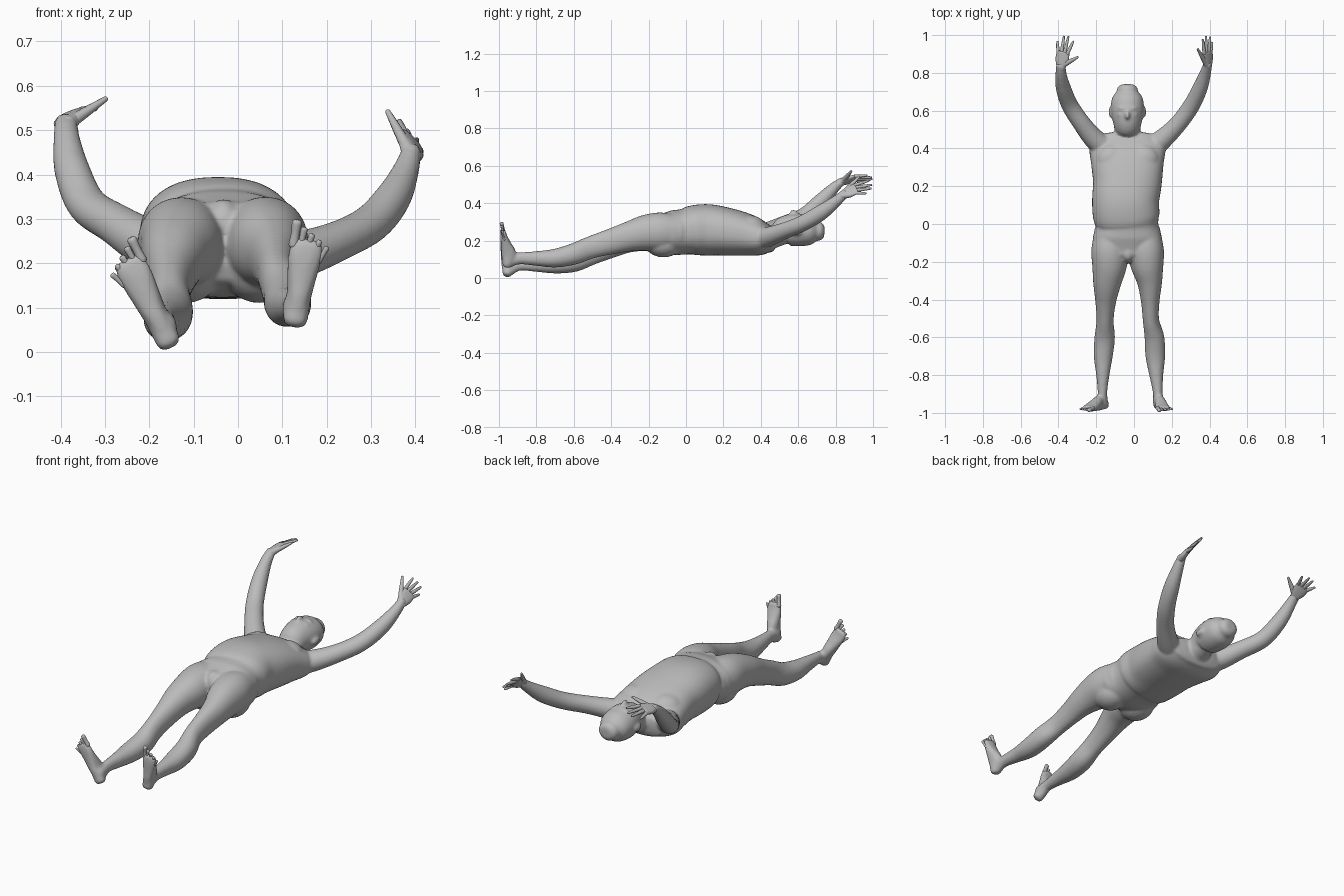
import bpy, bmesh, math
from mathutils import Vector, Matrix

skin = bpy.data.materials.new("grey_skin")
skin.diffuse_color = (0.5, 0.5, 0.5, 1)
CX = -0.035  # body midline


def spline(p, q, r, s, t):
    return [0.5 * (2*b + (c-a)*t + (2*a-5*b+4*c-d)*t*t + (3*b-a-3*c+d)*t**3)
            for a, b, c, d in zip(p, q, r, s)]


def loft(bm, secs, side, n=28, steps=5, square=2.0, cap=0.5):
    """Skin elliptical sections (x, y, z, half width, half depth) along a smooth path."""
    side = Vector(side).normalized()
    ext = [secs[0]] + list(secs) + [secs[-1]]
    pts = [spline(*ext[i:i+4], k/steps) for i in range(len(secs)-1) for k in range(steps)]
    pts.append(list(secs[-1]))
    path = [Vector(p[:3]) for p in pts]
    rings = []

    def ring(c, tan, a, b):
        s = (side - tan*side.dot(tan)).normalized()
        u = s.cross(tan)
        vs = []
        for k in range(n):
            w = 2*math.pi*k/n
            x, y = math.cos(w), math.sin(w)
            e = 2/square
            x, y = math.copysign(abs(x)**e, x), math.copysign(abs(y)**e, y)
            vs.append(bm.verts.new(c + s*a*x + u*b*y))
        rings.append(vs)

    t0 = (path[1]-path[0]).normalized()
    t1 = (path[-1]-path[-2]).normalized()
    dome = ((0.97, 0.35), (0.85, 0.6), (0.55, 0.85))
    for o, f in ((f2, f1) for f1, f2 in reversed(dome)):   # domed start
        a, b = pts[0][3:]
        ring(path[0]-t0*min(a, b)*o*cap*2, t0, a*f, b*f)
    for i, p in enumerate(pts):
        tan = (path[min(i+1, len(path)-1)]-path[max(i-1, 0)]).normalized()
        ring(path[i], tan, p[3], p[4])
    for f, o in dome:                                       # domed end
        a, b = pts[-1][3:]
        ring(path[-1]+t1*min(a, b)*o*cap*2, t1, a*f, b*f)
    for r, q in zip(rings, rings[1:]):
        for k in range(n):
            bm.faces.new((r[k], r[(k+1) % n], q[(k+1) % n], q[k]))
    bm.faces.new(rings[0][::-1])
    bm.faces.new(rings[-1])


def ball(bm, c, r):
    bmesh.ops.create_uvsphere(bm, u_segments=20, v_segments=12, radius=1,
                              matrix=Matrix.Translation(c) @ Matrix.Diagonal((*r, 1)))


def finish(bm, name, voxel=0, smooth=0):
    bmesh.ops.recalc_face_normals(bm, faces=bm.faces)
    me = bpy.data.meshes.new(name)
    bm.to_mesh(me)
    bm.free()
    me.materials.append(skin)
    for p in me.polygons:
        p.use_smooth = True
    ob = bpy.data.objects.new(name, me)
    bpy.context.collection.objects.link(ob)
    if voxel:
        m = ob.modifiers.new("blend", 'REMESH')
        m.mode, m.voxel_size, m.use_smooth_shade = 'VOXEL', voxel, True
        s = ob.modifiers.new("soften", 'SMOOTH')
        s.factor, s.iterations = 0.5, smooth


X = (1, 0, 0)
body = bmesh.new()

# trunk from pelvis to shoulders
loft(body, [(CX, -.15, .245, .150, .095), (CX, -.08, .242, .183, .118), (CX, -.01, .247, .164, .122),
            (CX-.005, .04, .255, .176, .133), (CX-.01, .12, .257, .177, .137), (CX, .22, .247, .182, .128),
            (CX, .32, .231, .192, .114), (CX, .40, .212, .200, .094), (CX, .455, .205, .165, .068)],
     X, n=40, square=2.35, cap=.25)
# neck and head
loft(body, [(CX, .42, .205, .085, .065), (CX, .485, .222, .068, .056), (CX, .525, .249, .073, .078),
            (CX, .57, .256, .083, .086), (CX, .62, .254, .088, .085), (CX, .67, .251, .080, .074),
            (CX, .70, .250, .057, .052)], X, cap=.45)
# face: nose, brow, lips, chin, ears
ball(body, (CX, .575, .340), (.014, .024, .026))
ball(body, (CX, .612, .330), (.052, .012, .014))
ball(body, (CX, .540, .326), (.026, .011, .012))
ball(body, (CX, .508, .300), (.032, .018, .020))
for s in (-1, 1):
    ball(body, (CX+s*.088, .592, .245), (.012, .030, .018))
    ball(body, (CX+s*.030, .580, .325), (.022, .018, .012))
    # chest and buttock masses
    ball(body, (CX+s*.085, .34, .275), (.085, .085, .060))
    ball(body, (CX+s*.085, -.12, .185), (.085, .10, .075))
# smooth groin mound
ball(body, (CX+.003, -.155, .290), (.040, .052, .055))

# legs
loft(body, [(-.125, -.06, .245, .088, .095), (-.127, -.14, .245, .099, .104), (-.130, -.22, .238, .092, .096),
            (-.142, -.31, .215, .075, .080), (-.150, -.41, .172, .055, .068), (-.153, -.51, .130, .045, .062),
            (-.155, -.60, .090, .054, .058), (-.163, -.70, .074, .050, .050), (-.165, -.80, .072, .035, .039),
            (-.167, -.89, .070, .025, .031), (-.165, -.945, .052, .028, .040)], X, square=2.1)
loft(body, [(.055, -.06, .245, .088, .095), (.062, -.14, .246, .096, .104), (.070, -.22, .240, .087, .096),
            (.083, -.31, .220, .066, .079), (.086, -.41, .192, .049, .068), (.090, -.51, .163, .043, .060),
            (.108, -.60, .128, .052, .057), (.113, -.70, .106, .052, .050), (.118, -.80, .104, .037, .039),
            (.126, -.89, .105, .026, .032), (.128, -.945, .096, .028, .040)], X, square=2.1)

# feet, rising from the heel to the ball
FEET = {"left": (Vector((-.160, -.955, .030)), Vector((-.085, -.021, .170)), 1),
        "right": (Vector((.130, -.955, .078)), Vector((.025, -.021, .165)), -1)}
for heel, way, _ in FEET.values():
    prof = [(0, .028, .026, 0), (.3, .028, .040, .013), (.6, .034, .029, .006), (.85, .039, .019, 0),
            (1.0, .036, .014, 0)]
    loft(body, [(*(heel+way*t+Vector((0, d, 0))), a, b) for t, a, b, d in prof], X, square=2.3)

# arms
loft(body, [(-.13, .39, .215, .062, .062), (-.205, .445, .245, .056, .056), (-.275, .53, .288, .048, .046),
            (-.340, .63, .332, .045, .043), (-.374, .72, .410, .040, .041), (-.386, .79, .480, .030, .030),
            (-.387, .835, .517, .026, .021)], X)
loft(body, [(.06, .38, .205, .062, .062), (.135, .435, .218, .056, .054), (.225, .52, .250, .047, .045),
            (.300, .62, .290, .045, .043), (.350, .72, .348, .040, .042), (.378, .80, .408, .030, .031),
            (.390, .845, .448, .023, .024)], X)
finish(body, "body", .0075, 5)

# toes: big toe on the inner edge, stepping down outwards
for name, (heel, way, inner) in FEET.items():
    bm = bmesh.new()
    up = way.normalized()
    across = Vector((inner, 0, -inner*up.x/up.z)).normalized()
    for i in range(5):
        base = heel + way*(.98-.045*i) + across*(.029-.0155*i)
        tip = base + up*(.046-.004*i) - across*.003*i + Vector((0, -.004, 0))
        r = .0115 if i == 0 else .0085-.0005*i
        loft(bm, [(*base, r, r), (*((base+tip)/2), r*.85, r*.85), (*tip, r, r*.9)], X, n=12, steps=3)
    finish(bm, name+"_toes")

# hands: wrist, palm end, palm side direction, finger tips and thumb tip
HANDS = {
    "left": ((-.387, .825, .512), (-.376, .905, .533), (.9, 0, .4),
             [(-.406, .965, .515), (-.371, .992, .528), (-.348, .990, .538), (-.322, .965, .548)],
             (-.299, .883, .570)),
    "right": ((.391, .835, .442), (.389, .905, .476), (-.6, 0, .75),
              [(.413, .960, .452), (.403, .988, .478), (.381, .991, .498), (.364, .975, .520)],
              (.338, .925, .541))}
for name, (wrist, end, side, tips, thumb) in HANDS.items():
    bm = bmesh.new()
    w, e, s = Vector(wrist), Vector(end), Vector(side).normalized()
    loft(bm, [(*w, .022, .019), (*w.lerp(e, .5), .036, .016), (*e, .037, .011)], s, square=2.4, cap=.4)
    for i, t in enumerate(tips):
        base, t = e + s*(-.027+.018*i), Vector(t)
        mid = (base+t)/2
        loft(bm, [(*base, .0095, .0095), (*mid, .0085, .0085), (*t, .0055, .0055)], s, n=12, steps=4)
    base, t = w.lerp(e, .25) + s*.018, Vector(thumb)
    loft(bm, [(*base, .015, .014), (*base.lerp(t, .55), .011, .010), (*t, .006, .006)], (0, 1, 0), n=12, steps=4)
    finish(bm, name+"_hand")
